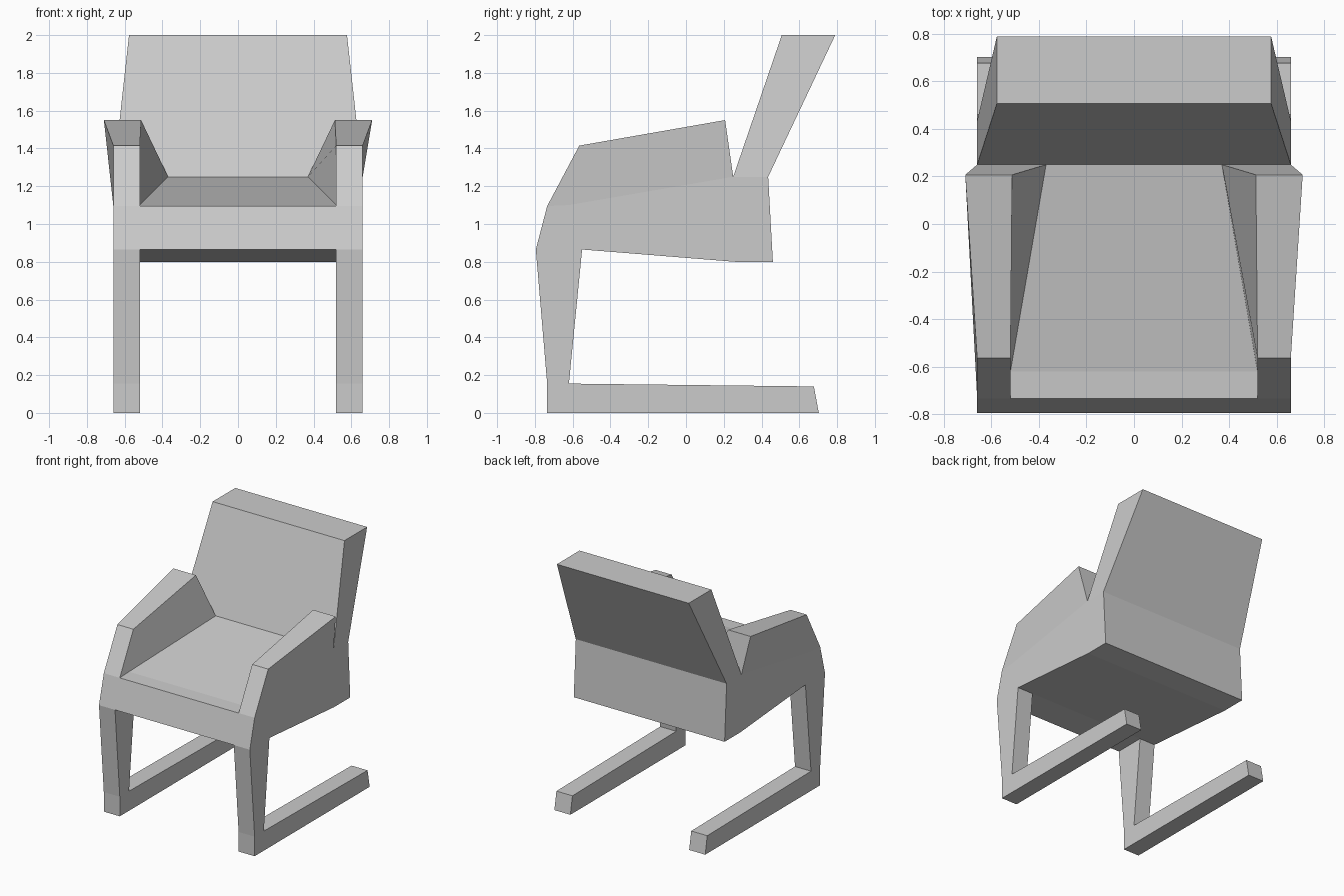
import bpy, bmesh

if "Cube" in bpy.data.objects:
    bpy.data.objects.remove(bpy.data.objects["Cube"])


def loft(name, profile, left, right, mirror=False):
    """Solid between two side outlines; left/right give x per (y, z) profile point."""
    n = len(profile)
    left = left if isinstance(left, list) else [left] * n
    right = right if isinstance(right, list) else [right] * n
    bm = bmesh.new()
    a = [bm.verts.new((x, y, z)) for x, (y, z) in zip(left, profile)]
    b = [bm.verts.new((x, y, z)) for x, (y, z) in zip(right, profile)]
    bm.faces.new(a)
    bm.faces.new(b[::-1])
    for i in range(n):
        j = (i + 1) % n
        bm.faces.new((a[j], a[i], b[i], b[j]))
    bmesh.ops.recalc_face_normals(bm, faces=bm.faces)
    me = bpy.data.meshes.new(name)
    bm.to_mesh(me)
    bm.free()
    ob = bpy.data.objects.new(name, me)
    bpy.context.collection.objects.link(ob)
    if mirror:
        mod = ob.modifiers.new("Mirror", 'MIRROR')
        mod.use_mirror_merge = False
    return ob


W = 0.66    # half width of the chair
IN = 0.52   # inner side of legs and arms

# Deep seat block
loft("seat", [(-0.795, 0.865), (-0.735, 1.095), (-0.62, 1.10), (0.25, 1.25),
              (0.435, 1.25), (0.46, 0.80), (0.26, 0.80), (-0.55, 0.865)], -W, W)

# Reclined backrest, narrowing and thickening towards the top
back_x = [W, 0.577, 0.577, W]
loft("backrest", [(0.25, 1.25), (0.507, 2.0), (0.79, 2.0), (0.435, 1.25)],
     [-x for x in back_x], back_x)

# Armrests, flaring outwards at the rear
loft("armrests", [(-0.735, 1.095), (-0.565, 1.415), (0.207, 1.55),
                  (0.25, 1.25), (-0.62, 1.10)],
     [IN, IN, 0.513, 0.37, IN], [W, W, 0.71, W, W], mirror=True)

# Front legs with long floor runners
loft("legs", [(-0.735, 0), (0.703, 0), (0.677, 0.14), (-0.62, 0.155),
              (-0.55, 0.865), (-0.795, 0.865), (-0.735, 0.155)], IN, W, mirror=True)
